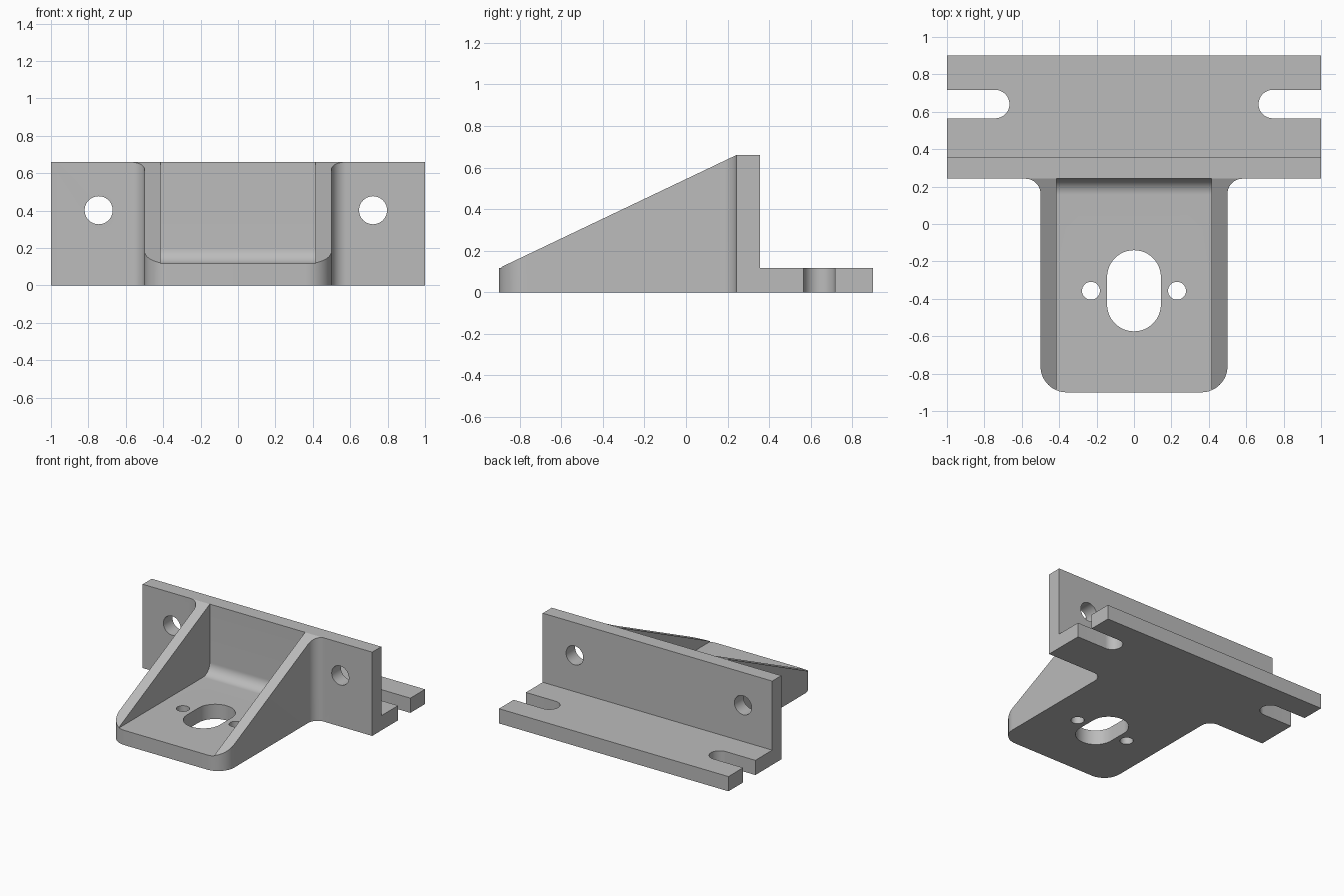
import bpy
import bmesh
from math import sin, cos, radians
from mathutils import Matrix

if "Cube" in bpy.data.objects:
    bpy.data.objects.remove(bpy.data.objects["Cube"], do_unlink=True)

grey = bpy.data.materials.new("plain grey")
grey.use_nodes = True
COLOUR = (0.5, 0.5, 0.5, 1)
grey.diffuse_color = COLOUR
grey.node_tree.nodes["Principled BSDF"].inputs["Base Color"].default_value = COLOUR

# Main sizes
FRONT, BACK = -0.9, 0.9
WALL_FRONT, WALL_BACK = 0.242, 0.355
PLATE, TOP = 0.116, 0.66
ARM, POCKET = 0.5, 0.415
SLOT_Y, SLOT_R = 0.641, 0.076

# Axis frames: extrusion runs along the third column
ALONG_Z = Matrix.Identity(4)
ALONG_X = Matrix(((0, 0, 1, 0), (1, 0, 0, 0), (0, 1, 0, 0), (0, 0, 0, 1)))
ALONG_Y = Matrix(((1, 0, 0, 0), (0, 0, -1, 0), (0, 1, 0, 0), (0, 0, 0, 1)))


def arc(cx, cy, r, start, end, steps=16):
    angles = [radians(start + (end - start) * i / steps) for i in range(steps + 1)]
    return [(cx + r * cos(a), cy + r * sin(a)) for a in angles]


def prism(name, outline, low, high, frame=ALONG_Z):
    """Extrude a closed outline from low to high along the frame's axis."""
    bm = bmesh.new()
    face = bm.faces.new([bm.verts.new((u, v, low)) for u, v in outline])
    new = bmesh.ops.extrude_face_region(bm, geom=[face])["geom"]
    moved = [g for g in new if isinstance(g, bmesh.types.BMVert)]
    bmesh.ops.translate(bm, vec=(0, 0, high - low), verts=moved)
    bm.transform(frame)
    bmesh.ops.recalc_face_normals(bm, faces=bm.faces)
    mesh = bpy.data.meshes.new(name)
    bm.to_mesh(mesh)
    bm.free()
    mesh.materials.append(grey)
    obj = bpy.data.objects.new(name, mesh)
    bpy.context.collection.objects.link(obj)
    return obj


def combine(target, tool, operation):
    mod = target.modifiers.new("cut", "BOOLEAN")
    mod.operation = operation
    mod.solver = "EXACT"
    mod.object = tool
    bpy.context.view_layer.objects.active = target
    bpy.ops.object.modifier_apply(modifier=mod.name)
    bpy.data.objects.remove(tool, do_unlink=True)


# Plan outline: rounded arm, filleted into the crossbar with open end slots
corner, fillet = 0.14, 0.08
half = arc(ARM - corner, FRONT + corner, corner, -90, 0)
half += arc(ARM + fillet, WALL_FRONT - fillet, fillet, 180, 90)
half += [(1, WALL_FRONT), (1, SLOT_Y - SLOT_R)]
half += arc(0.742, SLOT_Y, SLOT_R, -90, -270, 24)
half += [(1, SLOT_Y + SLOT_R), (1, BACK)]
plan = half + [(-x, y) for x, y in reversed(half)]
bracket = prism("mounting_bracket", plan, -0.1, TOP + 0.1)

# Side profile: sloping gussets, upright wall and low rear plate
side = [(FRONT - 0.1, 0), (BACK + 0.1, 0), (BACK + 0.1, PLATE), (WALL_BACK, PLATE),
        (WALL_BACK, TOP), (WALL_FRONT, TOP), (FRONT, PLATE), (FRONT - 0.1, PLATE - 0.048)]
combine(bracket, prism("side_profile", side, -1.1, 1.1, ALONG_X), "INTERSECT")

# Pocket between the gussets, rounded where the floor meets the wall
bend = 0.085
pocket = [(FRONT - 0.2, PLATE)]
pocket += arc(WALL_FRONT - bend, PLATE + bend, bend, -90, 0)
pocket += [(WALL_FRONT, TOP + 0.2), (FRONT - 0.2, TOP + 0.2)]
combine(bracket, prism("pocket_cutter", pocket, -POCKET, POCKET, ALONG_X), "DIFFERENCE")

# Floor openings: a long central slot and a small hole on each side
HOLE_Y = -0.357
slot = arc(0, HOLE_Y + 0.073, 0.144, 0, 180, 24) + arc(0, HOLE_Y - 0.073, 0.144, 180, 360, 24)
combine(bracket, prism("slot_cutter", slot, -0.1, 0.3), "DIFFERENCE")
for x in (-0.23, 0.23):
    hole = arc(x, HOLE_Y, 0.048, 0, 360, 32)[:-1]
    combine(bracket, prism("floor_hole_cutter", hole, -0.1, 0.3), "DIFFERENCE")

# Bolt holes through the upright wall
for x in (-0.745, 0.722):
    hole = arc(x, 0.402, 0.075, 0, 360, 40)[:-1]
    combine(bracket, prism("wall_hole_cutter", hole, -0.5, -0.1, ALONG_Y), "DIFFERENCE")

# Smooth the curved walls, keep the machined edges sharp
bpy.ops.object.select_all(action="DESELECT")
bracket.select_set(True)
bpy.context.view_layer.objects.active = bracket
bpy.ops.object.shade_smooth_by_angle(angle=radians(25))
